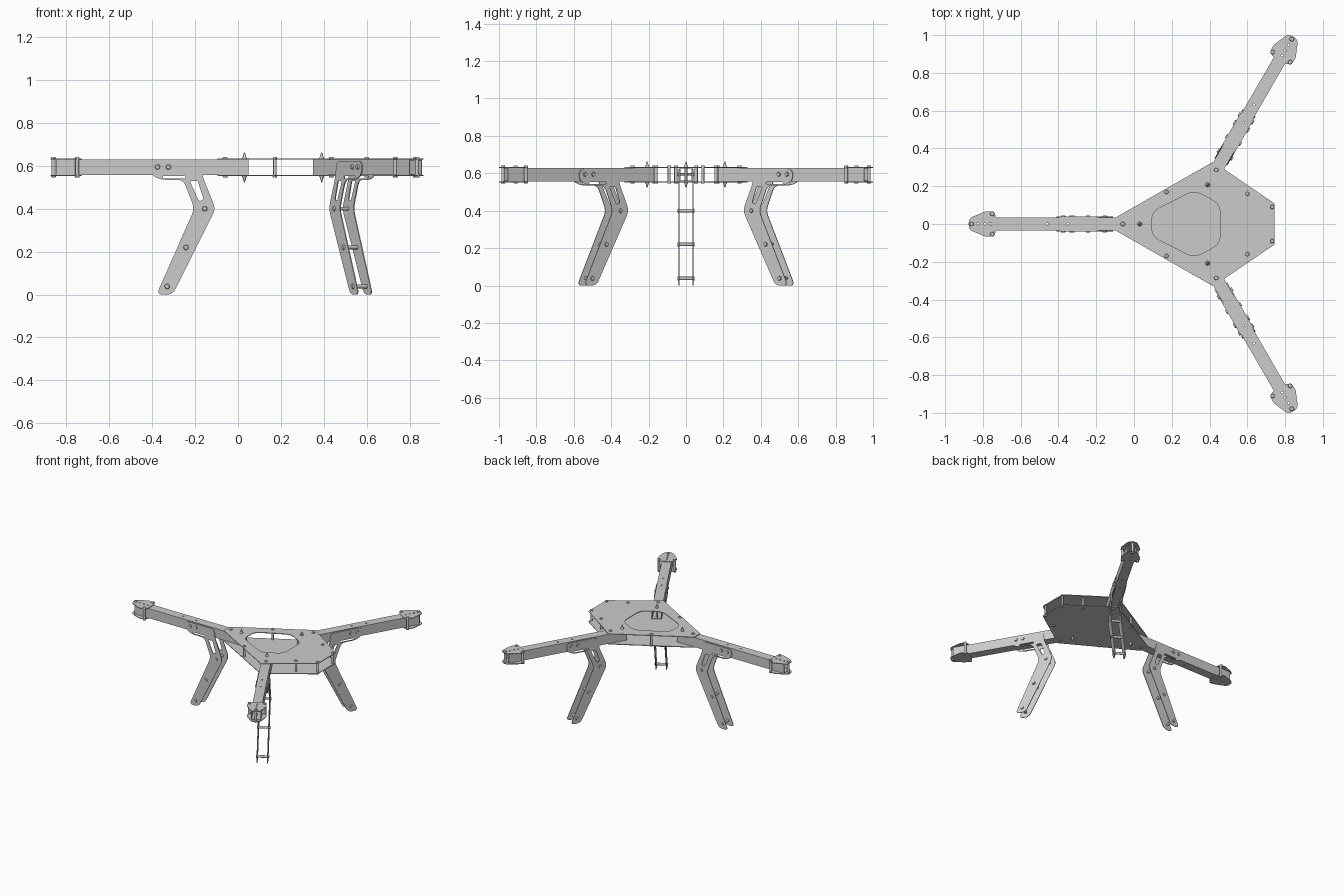
import bpy, bmesh
from math import radians, pi, cos, sin
from mathutils import Matrix, Vector

if "Cube" in bpy.data.objects:
    bpy.data.objects.remove(bpy.data.objects["Cube"])

CX = 0.27                    # hub of the three arms
Z0, Z1, T = 0.557, 0.629, 0.005   # tube bottom, tube top, plate thickness
I = Matrix.Identity(4)


def finish(name, mesh, M):
    mesh.shade_smooth()
    mesh.set_sharp_from_angle(angle=radians(35))
    ob = bpy.data.objects.new(name, mesh)
    ob.matrix_world = M
    bpy.context.collection.objects.link(ob)
    return ob


def rounded(pts, r, n=5):
    """Polygon with every corner replaced by a small curve."""
    out = []
    for i, p in enumerate(pts):
        p = Vector(p)
        a, b = Vector(pts[i - 1]) - p, Vector(pts[(i + 1) % len(pts)]) - p
        s = p + a.normalized() * min(r, a.length * 0.48)
        e = p + b.normalized() * min(r, b.length * 0.48)
        for k in range(n + 1):
            t = k / n
            out.append(s * (1 - t) ** 2 + p * 2 * t * (1 - t) + e * t * t)
    return out


def circle(x, y, r, n=16):
    return [(x + r * cos(2 * pi * k / n), y + r * sin(2 * pi * k / n)) for k in range(n)]


def mirror(half):
    return half + [(x, -y) for x, y in reversed(half)]


def plate(name, loops, M, t=T):
    """Flat sheet: first loop is the outline, the others are holes."""
    cu = bpy.data.curves.new(name, 'CURVE')
    cu.dimensions, cu.fill_mode, cu.extrude = '2D', 'BOTH', t / 2
    for loop in loops:
        sp = cu.splines.new('POLY')
        sp.points.add(len(loop) - 1)
        for q, p in zip(sp.points, loop):
            q.co = (p[0], p[1], 0, 1)
        sp.use_cyclic_u = True
    tmp = bpy.data.objects.new(name + "_tmp", cu)
    bpy.context.collection.objects.link(tmp)
    deps = bpy.context.evaluated_depsgraph_get()
    mesh = bpy.data.meshes.new_from_object(tmp.evaluated_get(deps))
    bpy.data.objects.remove(tmp)
    bm = bmesh.new()
    bm.from_mesh(mesh)
    bmesh.ops.remove_doubles(bm, verts=bm.verts, dist=1e-5)
    bmesh.ops.recalc_face_normals(bm, faces=bm.faces)
    bm.to_mesh(mesh)
    bm.free()
    return finish(name, mesh, M)


def pin(name, M, a, b, r, head=0.0, hh=0.007, tip=0.0):
    """Rod from a to b with bolt heads (or tapered tips) beyond both ends."""
    a, b = Vector(a), Vector(b)
    d = (b - a).normalized()
    parts = [(a, b, r, r)]
    if head:
        parts += [(a - d * hh, a, head * .8, head), (b, b + d * hh, head, head * .8)]
    if tip:
        parts += [(a - d * tip, a - d * hh, .002, head * .7), (b + d * hh, b + d * tip, head * .7, .002)]
    bm = bmesh.new()
    for p, q, r1, r2 in parts:
        X = Matrix.Translation((p + q) / 2) @ d.to_track_quat('Z', 'Y').to_matrix().to_4x4()
        bmesh.ops.create_cone(bm, cap_ends=True, segments=16, radius1=r1, radius2=r2,
                              depth=(q - p).length, matrix=X)
    mesh = bpy.data.meshes.new(name)
    bm.to_mesh(mesh)
    bm.free()
    finish(name, mesh, M)


def level(z):
    return Matrix.Translation((0, 0, z))


def upright(v):
    return Matrix.Translation((0, v, 0)) @ Matrix.Rotation(pi / 2, 4, 'X')


LOW, HIGH = Z0 - T / 2, Z1 + T / 2

# Body plates, the upper one with a large window
body = rounded(mirror([(-0.095, 0.036), (0.424, 0.332), (0.485, 0.285), (0.745, 0.108)]), 0.01)
window = rounded(mirror([(0.095, 0.065), (0.32, 0.178), (0.455, 0.105)]), 0.045)
plate("body_bottom_plate", [body], level(LOW))
plate("body_top_plate", [body, window], level(HIGH))

# Posts between the body plates
for s in (1, -1):
    for x, y in ((0.172, 0.17), (0.6, 0.16), (0.732, 0.09)):
        pin("body_post", I, (x, s * y, Z0 - T), (x, s * y, Z1 + T), 0.008, 0.011)

# Profiles shared by the arms: x is distance from the hub
ARM_IN, ARM_OUT, W = 0.22, 1.118, 0.034
strip = [(ARM_IN, -W), (ARM_OUT, -W), (ARM_OUT, W), (ARM_IN, W)]
wall = [(ARM_IN, Z0), (ARM_OUT, Z0), (ARM_OUT, Z1), (ARM_IN, Z1)]
mount_holes = [circle(u, 0, 0.006) for u in (1.03, 1.06, 1.095)]
arm_holes = [circle(u, 0, 0.006) for u in (0.62, 0.73)]
mount = rounded(mirror([(1.0, 0.054), (1.045, 0.072), (1.145, 0.03)]), 0.024)
leg = rounded([(0.68, 0.622), (0.68, 0.56), (0.63, 0.535), (0.525, 0.535), (0.473, 0.4),
               (0.65, 0.0), (0.575, 0.0), (0.374, 0.4), (0.435, 0.55), (0.445, 0.622)], 0.03)
leg_slot = rounded([(0.495, 0.53), (0.458, 0.53), (0.43, 0.443), (0.452, 0.435)], 0.008)
thin_slot = rounded([(0.62, 0.542), (0.62, 0.553), (0.515, 0.553), (0.515, 0.542)], 0.005)

for n, ang in (("left", 180), ("back", 60), ("front", -60)):
    M = Matrix.Translation((CX, 0, 0)) @ Matrix.Rotation(radians(ang), 4, 'Z')

    # Square hollow arm
    for nm, z in (("top", Z1 - .002), ("bottom", Z0 + .002)):
        plate(f"{n}_arm_{nm}", [strip] + arm_holes + mount_holes, M @ level(z), 0.004)
    for s in (1, -1):
        plate(f"{n}_arm_wall", [wall], M @ upright(s * (W - .002)), 0.004)

    # Motor mount plates and their posts
    for z in (LOW, HIGH):
        plate(f"{n}_motor_mount", [mount] + mount_holes, M @ level(z))
    for u, v in ((1.13, 0), (1.02, 0.054), (1.02, -0.054)):
        pin(f"{n}_mount_post", M, (u, v, Z0 - T), (u, v, Z1 + T), 0.009, 0.012)

    # Arm bolts in the body, the inner one with pointed ends
    pin(f"{n}_arm_bolt", M, (0.33, 0, Z0 - T), (0.33, 0, Z1 + T), 0.007, 0.012)
    pin(f"{n}_pointed_bolt", M, (0.24, 0, Z0 - T), (0.24, 0, Z1 + T), 0.007, 0.012, tip=0.029)

    # Pair of leg plates
    for s in (1, -1):
        plate(f"{n}_leg_plate", [leg, leg_slot, thin_slot], M @ upright(s * (W + T / 2)))

    # Leg spacers and the bolts through the arm
    e = W + T
    for u, z, r in ((0.425, 0.4, 0.009), (0.513, 0.22, 0.009), (0.6, 0.038, 0.009),
                    (0.645, 0.595, 0.006), (0.595, 0.595, 0.006)):
        pin(f"{n}_leg_spacer", M, (u, -e, z), (u, e, z), r, 0.012)
